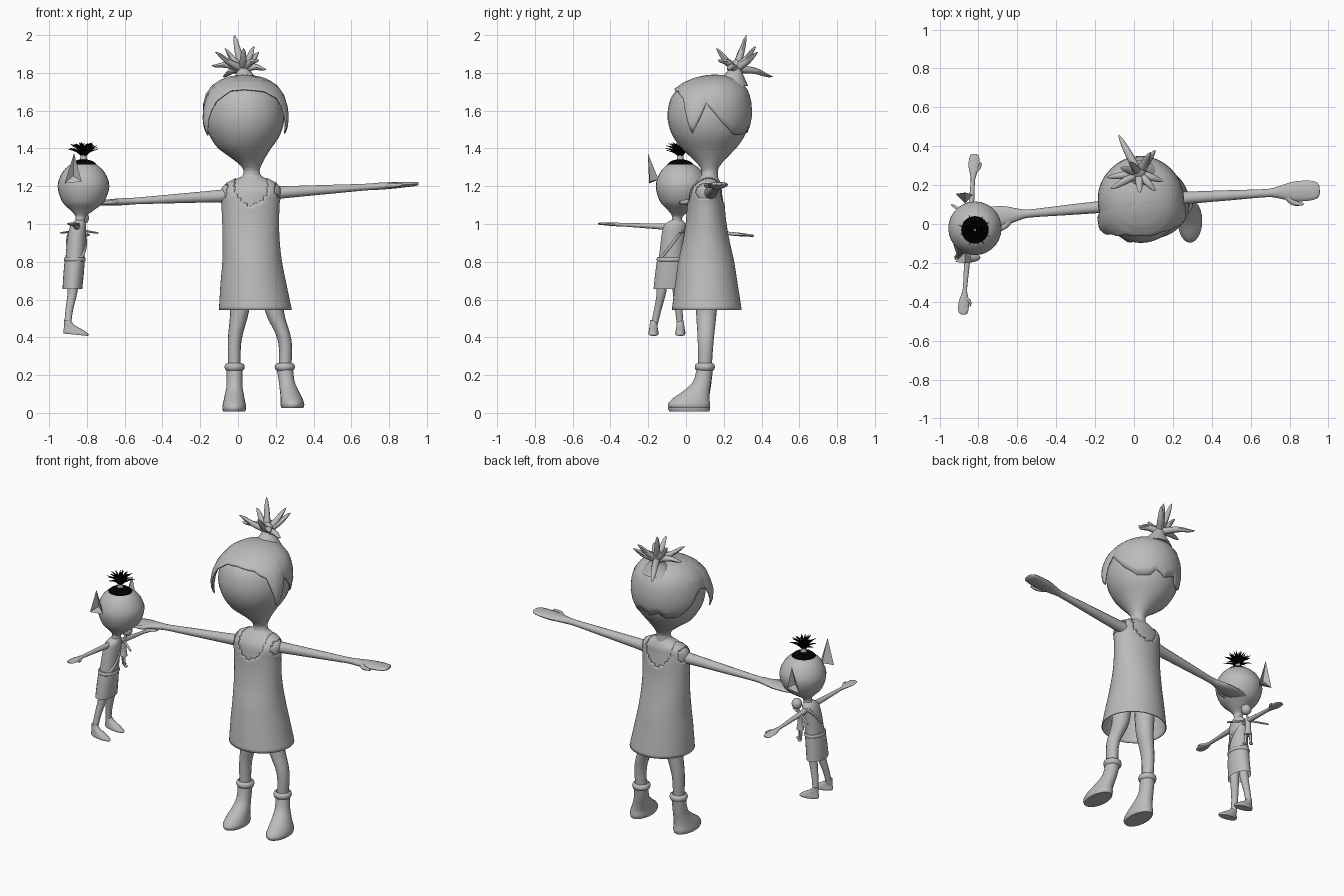
import bpy, bmesh, math, random
from mathutils import Vector

if "Cube" in bpy.data.objects:
    bpy.data.objects.remove(bpy.data.objects["Cube"])

random.seed(4)


def material(name, c):
    m = bpy.data.materials.new(name)
    m.diffuse_color = (*c, 1)
    m.use_nodes = True
    m.node_tree.nodes["Principled BSDF"].inputs["Base Color"].default_value = m.diffuse_color
    return m


GREY = material("plain grey", (0.5, 0.5, 0.5))
BLACK = material("black hair", (0.0, 0.0, 0.0))


def finish(name, bm, mat=GREY, angle=50):
    bmesh.ops.recalc_face_normals(bm, faces=bm.faces)
    me = bpy.data.meshes.new(name)
    bm.to_mesh(me)
    bm.free()
    ob = bpy.data.objects.new(name, me)
    bpy.context.collection.objects.link(ob)
    me.materials.append(mat)
    if angle:
        bpy.ops.object.select_all(action='DESELECT')
        ob.select_set(True)
        bpy.context.view_layer.objects.active = ob
        bpy.ops.object.shade_smooth_by_angle(angle=math.radians(angle))
    return ob


def spline(rows, n):
    """Catmull-Rom through rows, n steps per span."""
    out = []
    for i in range(len(rows) - 1):
        p = [rows[max(0, i - 1)], rows[i], rows[i + 1], rows[min(len(rows) - 1, i + 2)]]
        for k in range(n):
            t = k / n
            out.append([b + .5 * t * (c - a + t * (2*a - 5*b + 4*c - d + t * (3*(b - c) + d - a)))
                        for a, b, c, d in zip(*p)])
    out.append(list(rows[-1]))
    return out


def skin(rings, caps):
    """Quads between rings of points."""
    bm = bmesh.new()
    vs = [[bm.verts.new(p) for p in r] for r in rings]
    n = len(vs[0])
    for r, s in zip(vs, vs[1:]):
        for i in range(n):
            bm.faces.new((r[i], r[(i + 1) % n], s[(i + 1) % n], s[i]))
    for c, r in zip(caps, (vs[0], vs[-1])):
        if c:
            bm.faces.new(r)
    return bm


def loft(rows, seg=24, n=4, caps=(1, 1)):
    """Level rings: x, y, z, radius x, radius y."""
    rings = []
    for x, y, z, a, b in spline(rows, n):
        a, b = max(a, .001), max(b, .001)
        rings.append([(x + a * math.cos(2 * math.pi * i / seg),
                       y + b * math.sin(2 * math.pi * i / seg), z) for i in range(seg)])
    return skin(rings, caps)


def limb(rows, seg=14, n=4):
    """Rings across a path: x, y, z, half width, half height."""
    pts = spline(rows, n)
    pos = [Vector(p[:3]) for p in pts]
    d = (pos[-1] - pos[0]).normalized()
    ref = Vector((0, 0, 1)) if abs(d.z) < .8 else Vector((0, 1, 0))
    rings = []
    for i, p in enumerate(pts):
        t = (pos[min(i + 1, len(pos) - 1)] - pos[max(i - 1, 0)]).normalized()
        u = t.cross(ref).normalized()
        v = u.cross(t)
        a, b = max(p[3], .0008), max(p[4], .0008)
        rings.append([pos[i] + u * a * math.cos(2 * math.pi * k / seg)
                      + v * b * math.sin(2 * math.pi * k / seg) for k in range(seg)])
    return skin(rings, (1, 1))


def ball(name, c, r, mat=GREY):
    bm = bmesh.new()
    bmesh.ops.create_uvsphere(bm, u_segments=24, v_segments=16, radius=1)
    for v in bm.verts:
        v.co = Vector(c) + Vector([v.co[k] * r[k] for k in range(3)])
    return finish(name, bm, mat)


def ring(name, c, rx, ry, thick, tilt=(0, 0), height=None):
    """Closed band round a body, tilted by a slope in x and y."""
    h = height or thick
    rings = []
    for i in range(33):
        a = 2 * math.pi * i / 32
        row = []
        for k in range(8):
            b = 2 * math.pi * k / 8
            x = (rx + thick * math.cos(b)) * math.cos(a)
            y = (ry + thick * math.cos(b)) * math.sin(a)
            row.append((c[0] + x, c[1] + y, c[2] + h * math.sin(b) + tilt[0] * x + tilt[1] * y))
        rings.append(row)
    bm = skin(rings, (0, 0))
    bmesh.ops.remove_doubles(bm, verts=bm.verts, dist=1e-5)
    return finish(name, bm)


def arm_and_hand(name, a, b, s):
    """Arm from shoulder a to fingertip b, s scales thickness."""
    a, b = Vector(a), Vector(b)
    prof = [(0, .036, .036), (.1, .032, .032), (.4, .026, .024), (.64, .021, .018),
            (.72, .030, .019), (.82, .050, .018), (.92, .052, .014), (.98, .042, .011), (1, .02, .006)]
    finish(name + "_arm", limb([(*a.lerp(b, t), w * s, h * s) for t, w, h in prof]))
    d = (b - a).normalized()
    f = Vector((0, -1, 0)) if abs(d.x) > .7 else Vector((1, 0, 0))
    p = a.lerp(b, .76)
    L = (b - a).length
    q, e = p + f * .055 * s + d * .06 * L, p + f * .068 * s + d * .13 * L
    finish(name + "_thumb", limb([(*p, .02*s, .014*s), (*q, .015*s, .013*s), (*e, .006*s, .006*s)], 10))


# ---- large figure: head and neck
CX, CY = .035, .12
PROFILE = [(1.24, .045), (1.28, .042), (1.31, .055), (1.35, .09), (1.40, .14), (1.45, .176), (1.5, .199),
           (1.56, .211), (1.62, .209), (1.68, .194), (1.725, .162), (1.755, .118), (1.775, .06), (1.782, .002)]


def head_radius(z):
    for (z0, r0), (z1, r1) in zip(PROFILE, PROFILE[1:]):
        if z <= z1:
            return r0 + (r1 - r0) * (z - z0) / (z1 - z0)
    return 0.0


def lean(bm):
    """Crown rises towards the back."""
    for v in bm.verts:
        v.co.z += .1 * (v.co.y - CY) * max(0, (v.co.z - 1.5) / .28)


def head_row(z, r):
    k = max(0, min(1, (1.40 - z) / .1))
    return (CX + .037 * k, CY + .005 * k, z, r, r * 1.03)


bm = loft([head_row(z, r) for z, r in PROFILE], 28, 2)
lean(bm)
finish("head", bm, angle=15)

# hair shell: azimuth, rim height, flare
RIM = [(-180, 1.63, 1), (-165, 1.62, 1), (-155, 1.53, 1.12), (-146, 1.46, 1.24), (-140, 1.56, 1.14),
       (-132, 1.66, 1.06), (-115, 1.72, 1.02), (-90, 1.73, 1), (-55, 1.715, 1.02), (-36, 1.67, 1.04),
       (-28, 1.57, 1.1), (-22, 1.47, 1.18), (-14, 1.53, 1.1), (-3, 1.64, 1), (5, 1.60, 1), (20, 1.53, 1),
       (40, 1.475, 1), (62, 1.475, 1), (72, 1.51, 1), (90, 1.48, 1), (108, 1.51, 1), (120, 1.475, 1),
       (140, 1.48, 1), (160, 1.54, 1), (172, 1.61, 1), (180, 1.63, 1)]
cols = []
for i in range(120):
    az = -180 + 3 * i
    for p, q in zip(RIM, RIM[1:]):
        if p[0] <= az < q[0]:
            t = (az - p[0]) / (q[0] - p[0])
            zr, fl = p[1] + t * (q[1] - p[1]), p[2] + t * (q[2] - p[2])
    col = []
    for j in range(13):
        t = j / 12
        z = 1.79 - (1.79 - zr) * t ** 1.7
        r = 0 if j == 0 else (head_radius(z - .008) * 1.02 + .008) * (1 + (fl - 1) * t ** 2)
        a = math.radians(az)
        col.append((CX + r * math.cos(a), CY + r * 1.03 * math.sin(a), z))
    cols.append(col)
bm = skin([[c[j] for c in cols] for j in range(13)], (0, 0))
bmesh.ops.remove_doubles(bm, verts=bm.verts, dist=1e-5)
lean(bm)
hair = finish("hair_cap", bm)
mod = hair.modifiers.new("thickness", 'SOLIDIFY')
mod.thickness = .008

# topknot and its spikes
finish("topknot", loft([(.035, .23, 1.73, .10, .10), (.035, .25, 1.785, .052, .055),
                        (.03, .26, 1.815, .034, .036), (.025, .265, 1.85, .03, .03), (.025, .265, 1.87, .005, .005)], 16))
TIPS = [(-.02, .32, 2.0), (-.08, .46, 1.78), (.085, .37, 1.94), (-.12, .18, 1.91), (-.14, .24, 1.84),
        (.11, .17, 1.87), (.15, .22, 1.82), (.11, .38, 1.91), (-.07, .29, 1.93), (.03, .16, 1.93)]
for i, tip in enumerate(TIPS):
    a, b = Vector((.025, .262, 1.82)), Vector(tip)
    m = a.lerp(b, .5) + Vector((0, 0, .012 if tip[2] < 1.9 else -.008))
    finish(f"hair_spike_{i}", limb([(*a, .022, .022), (*m, .019, .017), (*a.lerp(b, .85), .011, .009), (*b, .001, .001)], 8, 3))

# torso and dress
BODY = [(.092, .11, .545, .193, .185), (.082, .108, .68, .175, .166), (.075, .107, .8, .158, .148),
        (.069, .107, .92, .151, .122), (.067, .106, 1.02, .151, .106), (.066, .105, 1.11, .155, .099),
        (.068, .105, 1.17, .165, .092), (.07, .112, 1.205, .152, .082), (.072, .118, 1.232, .105, .066),
        (.073, .122, 1.255, .058, .05)]
bm = loft(BODY, 56, 5, (0, 0))
cut = []
for f in bm.faces:
    c = f.calc_center_median()
    if ((c.x - .07) / .09) ** 2 + ((c.z - 1.21) / .11) ** 2 < 1 or \
       (c.z > 1.13 and ((abs(c.x - .07) - .175) / .05) ** 2 + ((c.z - 1.19) / .06) ** 2 < 1):
        cut.append(f)
bmesh.ops.delete(bm, geom=cut, context='FACES')
dress = finish("dress", bm, angle=15)
mod = dress.modifiers.new("thickness", 'SOLIDIFY')
mod.thickness = .006
finish("torso", loft([(x, y, z, a - .007, b - .007) for x, y, z, a, b in BODY[3:]]
                     + [(.072, .125, 1.285, .042, .042)], 32, 4))

arm_and_hand("left", (.19, .13, 1.165), (.955, .175, 1.213), 1)
arm_and_hand("right", (-.06, .098, 1.15), (-.80, .03, 1.107), 1)

# legs, boots and cuffs: hip x, ankle x, toe x, sole height
for side, hx, ax, tx, z0 in (("right", .01, -.018, -.02, .008), ("left", .19, .248, .288, .025)):
    finish(side + "_leg", loft([(hx, .11, .70, .06, .065), (hx * .95 + ax * .05, .108, .54, .05, .055),
                                (ax, .104, .38, .036, .042), (ax, .1, .22, .033, .035)], 16))
    finish(side + "_boot", loft([(tx, .018, z0, .058, .105), (tx, .016, z0 + .02, .063, .112),
                                 (tx * .9 + ax * .1, .026, z0 + .05, .058, .098),
                                 (tx * .6 + ax * .4, .055, z0 + .09, .05, .07),
                                 (tx * .25 + ax * .75, .085, z0 + .14, .042, .048),
                                 (ax, .1, .235, .043, .043)], 24, 3))
    ring(side + "_boot_cuff", (ax, .1, .243), .04, .04, .014, height=.02)

# ---- small figure, facing +x
finish("small_head", loft([(-.838, -.05, 1.0, .028, .03), (-.832, -.045, 1.04, .028, .028),
                           (-.825, -.033, 1.075, .065, .065), (-.82, -.025, 1.12, .112, .113),
                           (-.818, -.022, 1.2, .137, .138), (-.818, -.024, 1.27, .114, .115),
                           (-.818, -.027, 1.315, .068, .068), (-.818, -.028, 1.334, .002, .002)], 28, 4), angle=15)
TX, TY = -.818, -.03
finish("small_hair_base", loft([(TX, TY, 1.315, .071, .071), (TX, TY, 1.332, .05, .05),
                                (TX, TY, 1.341, .022, .022)], 24), BLACK)
finish("small_hair_band", loft([(TX, TY, 1.335, .02, .02), (TX, TY, 1.36, .016, .016), (TX, TY, 1.375, .018, .018)], 16))
for i in range(32):
    a = i * 2.39996
    r = .088 * math.sqrt((i + 3) / 34)
    z = 1.43 - .035 * (i / 31) ** 2 + random.uniform(-.006, .006)
    c, s = math.cos(a), math.sin(a)
    finish(f"small_hair_{i}", limb([(TX + c*.008, TY + s*.008, 1.36, .005, .005),
                                    (TX + c*r*.45, TY + s*r*.45, 1.36 + (z - 1.36) * .7, .0055, .0055),
                                    (TX + c*r, TY + s*r, z, .001, .001)], 6, 3), BLACK)

# pointed ears with a folded hollow
for name, s, dz in (("small_right_ear", -1, 0), ("small_left_ear", 1, -.05)):
    y = TY + .01
    bm = bmesh.new()
    tip, out, inn, root, back = [bm.verts.new((px, y + s * py, pz + dz)) for px, py, pz in (
        (-.868, .182, 1.375), (-.918, .175, 1.215), (-.828, .172, 1.225), (-.868, .125, 1.235), (-.872, .152, 1.255))]
    for tri in ((tip, out, back), (tip, back, inn), (out, inn, back), (tip, root, out), (tip, inn, root), (out, root, inn)):
        bm.faces.new(tri)
    finish(name, bm, angle=0)

# torso, shorts, strap and belt
finish("small_torso", loft([(-.865, -.08, .78, .05, .07), (-.86, -.075, .86, .05, .064), (-.852, -.066, .95, .047, .062),
                            (-.845, -.058, .995, .04, .058), (-.838, -.05, 1.02, .026, .03)], 24))
finish("small_skirt", loft([(-.877, -.087, .655, .052, .085), (-.87, -.085, .74, .054, .078),
                            (-.863, -.08, .825, .053, .071)], 24, 3, (0, 1)))
ring("small_belt", (-.864, -.08, .812), .05, .068, .008, height=.012)
ring("small_strap", (-.855, -.07, .90), .05, .064, .006, (0, 1.3), .012)
arm_and_hand("small_left", (-.845, -.03, .975), (-.82, .36, .937), .52)
arm_and_hand("small_right", (-.85, -.09, .985), (-.88, -.465, 1.002), .52)
for side, y0, y1 in (("right", -.13, -.172), ("left", -.045, -.03)):
    finish(f"small_{side}_leg", loft([(-.872, y0, .72, .03, .032), (-.876, y0, .64, .026, .026),
                                      (-.894, (y0 + y1) / 2, .54, .02, .02), (-.903, y1, .45, .018, .018)], 14))
    bm = loft([(-.858, y1, .418, .064, .025), (-.858, y1, .428, .067, .027), (-.872, y1, .448, .05, .023),
               (-.893, y1, .468, .028, .02), (-.903, y1, .49, .018, .017)], 20, 3)
    for v in bm.verts:
        v.co.z -= .1 * (v.co.x + .9)
    finish(f"small_{side}_foot", bm)

# ---- tiny doll hanging at the small figure's side
MX, MY = -.84, .035
ball("tiny_head", (-.82, .042, 1.032), (.031, .031, .033))
finish("tiny_body", loft([(MX, MY, .87, .024, .022), (MX, MY, .91, .018, .017), (MX, MY, .96, .018, .017),
                          (-.832, .038, .985, .008, .008), (-.825, .04, 1.01, .007, .007)], 14))
finish("tiny_arms", limb([(-.94, .10, .953, .004, .004), (-.92, .088, .955, .007, .005),
                          (MX, MY, .966, .006, .006), (-.76, -.022, .955, .007, .005), (-.74, -.035, .952, .004, .004)], 8))
for i, s in enumerate((-1, 1)):
    finish(f"tiny_leg_{i}", loft([(MX + s*.01, MY - s*.008, .88, .009, .009),
                                  (MX + s*.012, MY - s*.01, .81, .006, .006)], 8))
    ball(f"tiny_foot_{i}", (MX + s*.014 + .006, MY - s*.012 + .006, .808), (.013, .011, .007))
